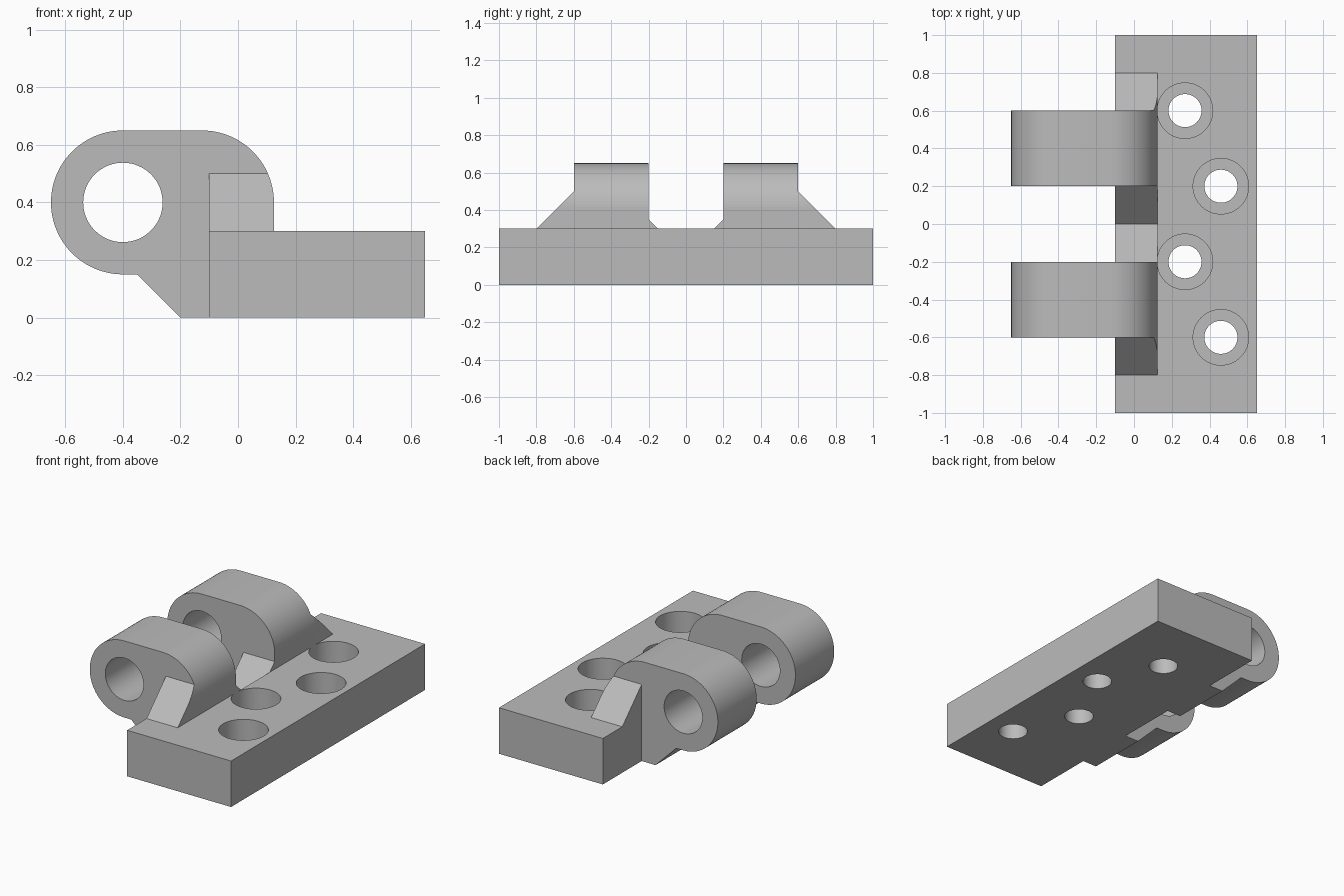
import bpy, bmesh, math
from mathutils import Vector

if "Cube" in bpy.data.objects:
    bpy.data.objects.remove(bpy.data.objects["Cube"])

grey = bpy.data.materials.new("mid_grey")
grey.diffuse_color = (0.5, 0.5, 0.5, 1)
grey.use_nodes = True
grey.node_tree.nodes["Principled BSDF"].inputs["Base Color"].default_value = grey.diffuse_color


def prism(name, pts, to_3d, lo, hi):
    """Extrude a closed 2D outline between lo and hi along the axis given by to_3d."""
    bm = bmesh.new()
    f = bm.faces.new([bm.verts.new(to_3d(a, b, lo)) for a, b in pts])
    ext = bmesh.ops.extrude_face_region(bm, geom=[f])["geom"]
    step = Vector(to_3d(0, 0, hi)) - Vector(to_3d(0, 0, lo))
    bmesh.ops.translate(bm, vec=step, verts=[g for g in ext if isinstance(g, bmesh.types.BMVert)])
    bmesh.ops.recalc_face_normals(bm, faces=bm.faces)
    me = bpy.data.meshes.new(name)
    bm.to_mesh(me)
    bm.free()
    me.materials.append(grey)
    ob = bpy.data.objects.new(name, me)
    bpy.context.collection.objects.link(ob)
    return ob


def along_x(a, b, c): return (c, a, b)
def along_y(a, b, c): return (a, c, b)
def along_z(a, b, c): return (a, b, c)


def arc(cx, cy, r, a0, a1, n):
    return [(cx + r * math.cos(math.radians(a0 + (a1 - a0) * i / n)),
             cy + r * math.sin(math.radians(a0 + (a1 - a0) * i / n))) for i in range(n + 1)]


def circle(cx, cy, r, n=64):
    return arc(cx, cy, r, 0, 360, n)[:-1]


def combine(target, tool, op):
    """Apply a boolean and discard the tool."""
    m = target.modifiers.new(op, 'BOOLEAN')
    m.operation, m.solver, m.object = op, 'EXACT', tool
    bpy.context.view_layer.objects.active = target
    bpy.ops.object.modifier_apply(modifier=m.name)
    bpy.data.objects.remove(tool, do_unlink=True)


# Side outline of a knuckle: round eye, flat top, round back, sloped foot
outline = ([(0.125, 0)] + arc(-0.125, 0.4, 0.25, 0, 90, 24)
           + arc(-0.4, 0.4, 0.25, 90, 270, 48) + [(-0.35, 0.15), (-0.2, 0)])

# Mounting plate with counterbored screw holes
plate = prism("mounting_plate", [(0.125, -1), (0.65, -1), (0.65, 1), (0.125, 1)], along_z, 0, 0.3)
for x, y in [(0.27, 0.6), (0.46, 0.2), (0.27, -0.2), (0.46, -0.6)]:
    combine(plate, prism("screw_hole", circle(x, y, 0.0875), along_z, -0.1, 0.4), 'DIFFERENCE')
    combine(plate, prism("counterbore", circle(x, y, 0.147), along_z, 0.15, 0.4), 'DIFFERENCE')

# Root strip: sloped gussets beside the knuckles and a V notch between them
half = [(0.2, 0.35), (0.2, 0.5), (0.6, 0.5), (0.8, 0.3), (1, 0.3), (1, -0.1)]
strip = [(0, 0.15)] + half + [(-y, z) for y, z in reversed(half)]
root = prism("knuckle_root", strip, along_x, -0.1, 0.2)
combine(root, prism("root_trim", outline, along_y, -1.2, 1.2), 'INTERSECT')
combine(plate, root, 'UNION')

# Two knuckles with pin bores
for y in (-0.6, 0.2):
    knuckle = prism("knuckle", outline, along_y, y, y + 0.4)
    combine(knuckle, prism("pin_bore", circle(-0.4, 0.4, 0.138), along_y, y - 0.1, y + 0.5), 'DIFFERENCE')
    combine(plate, knuckle, 'UNION')

plate.name = "hinge_leaf"
bpy.ops.object.select_all(action='DESELECT')
plate.select_set(True)
bpy.context.view_layer.objects.active = plate
bpy.ops.object.shade_smooth_by_angle(angle=math.radians(30))
